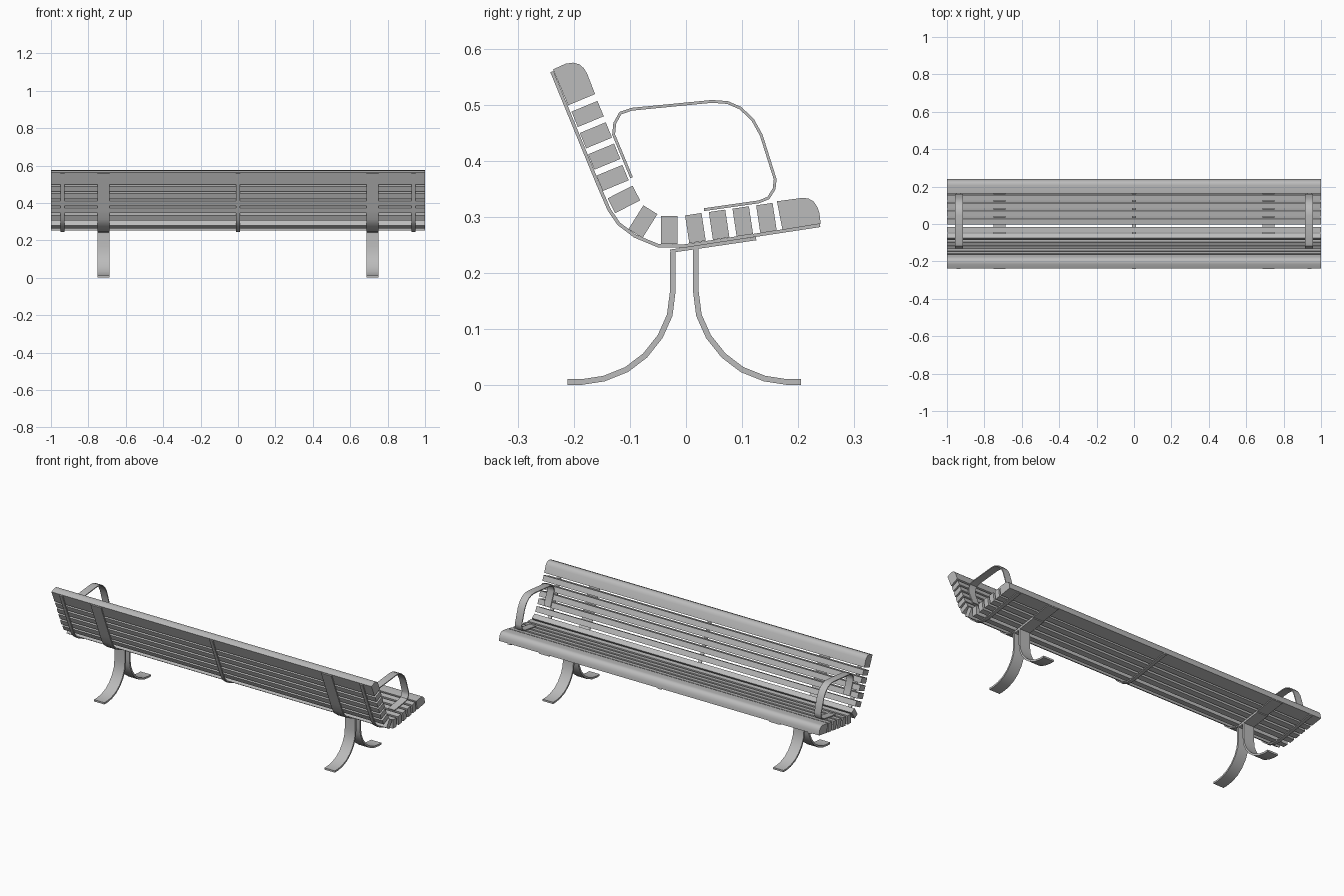
import bpy, bmesh, math
from mathutils import Vector

cube = bpy.data.objects.get("Cube")
if cube:
    bpy.data.objects.remove(cube, do_unlink=True)

grey = bpy.data.materials.new("plain grey")
grey.use_nodes = True
COLOUR = (0.5, 0.5, 0.5, 1)
grey.diffuse_color = COLOUR
grey.node_tree.nodes["Principled BSDF"].inputs["Base Color"].default_value = COLOUR


def extrude(name, outline, x, width):
    """Solid with a (y, z) outline, centred on x."""
    bm = bmesh.new()
    ends = [[bm.verts.new((x + s * width / 2, y, z)) for y, z in outline] for s in (-1, 1)]
    n = len(outline)
    for i in range(n):
        j = (i + 1) % n
        bm.faces.new((ends[0][i], ends[0][j], ends[1][j], ends[1][i]))
    for end in ends:
        bm.faces.new(end)
    bmesh.ops.recalc_face_normals(bm, faces=bm.faces)
    mesh = bpy.data.meshes.new(name)
    bm.to_mesh(mesh)
    bm.free()
    mesh.materials.append(grey)
    obj = bpy.data.objects.new(name, mesh)
    bpy.context.collection.objects.link(obj)
    bpy.ops.object.select_all(action='DESELECT')
    obj.select_set(True)
    bpy.context.view_layer.objects.active = obj
    bpy.ops.object.shade_smooth_by_angle(angle=math.radians(32))
    return obj


def ribbon(path, thick):
    """Outline of a bent flat bar following a centre line."""
    pts = [Vector(p) for p in path]
    one, two = [], []
    for i, p in enumerate(pts):
        a = (p - pts[i - 1]).normalized() if i else None
        b = (pts[i + 1] - p).normalized() if i + 1 < len(pts) else None
        a, b = a or b, b or a
        t = (a + b).normalized()
        off = Vector((-t.y, t.x)) * thick / 2 / max(t.dot(a), 0.5)
        one.append(p + off)
        two.append(p - off)
    return one + two[::-1]


def slat(name, y, z, degrees):
    """Timber slat standing on the frame at (y, z)."""
    a = math.radians(degrees)
    along, up = Vector((math.cos(a), math.sin(a))), Vector((-math.sin(a), math.cos(a)))
    base = Vector((y, z))
    w, h = along * 0.0148, up * 0.05
    extrude(name, [base - w, base + w, base + w + h, base - w + h], 0, 2)


# Slats of the seat, the bend and the back
for i in range(4):
    slat(f"seat_slat_{i + 1}", 0.0205 + 0.0422 * i, 0.2555 + 0.006 * i, 8.6)
slat("bend_slat_1", -0.030, 0.252, 0)
slat("bend_slat_2", -0.090, 0.2705, -32)
slat("bend_slat_3", -0.133, 0.320, -63)
for i in range(4):
    slat(f"back_slat_{i + 1}", -0.154 - 0.0148 * i, 0.360 + 0.038 * i, -67.5)

# Rounded edge boards
extrude("seat_front_board", [(0.172, 0.277), (0.240, 0.288), (0.238, 0.306), (0.234, 0.318),
                             (0.227, 0.328), (0.218, 0.333), (0.207, 0.334), (0.162, 0.328)], 0, 2)
extrude("back_top_board", [(-0.210, 0.499), (-0.162, 0.519), (-0.176, 0.555), (-0.182, 0.565),
                           (-0.190, 0.572), (-0.201, 0.575), (-0.215, 0.573), (-0.237, 0.563)], 0, 2)

# Bent straps that carry the slats
strap = ribbon([(-0.239, 0.559), (-0.157, 0.359), (-0.137, 0.313), (-0.120, 0.288),
                (-0.091, 0.266), (-0.050, 0.249), (-0.005, 0.248), (0.239, 0.285)], 0.006)
for name, x, width in (("centre_strap", 0, 0.02), ("left_end_strap", 0.938, 0.02),
                       ("right_end_strap", -0.938, 0.02), ("left_leg_strap", 0.72, 0.065),
                       ("right_leg_strap", -0.72, 0.065)):
    extrude(name, strap, x, width)

# Legs with mounting plates, and looped armrests
leg = [(0.0205, 0.244), (0.0205, 0.168), (0.026, 0.125), (0.043, 0.087), (0.070, 0.053),
       (0.103, 0.028), (0.143, 0.012), (0.182, 0.006), (0.208, 0.006)]
arm = [(-0.097, 0.370), (-0.129, 0.447), (-0.127, 0.467), (-0.117, 0.485), (-0.097, 0.492),
       (0.046, 0.506), (0.074, 0.504), (0.097, 0.494), (0.119, 0.473), (0.134, 0.446),
       (0.159, 0.367), (0.157, 0.350), (0.147, 0.334), (0.130, 0.327), (0.032, 0.313)]
for side, s in (("left", 1), ("right", -1)):
    for end, d in (("seat", 1), ("back", -1)):
        path = [(d * y - 0.003, z if d > 0 else min(z, 0.238)) for y, z in leg]
        extrude(f"{side}_{end}_leg", ribbon(path, 0.010), s * 0.72, 0.065)
    extrude(f"{side}_mounting_plate", ribbon([(-0.028, 0.239), (0.125, 0.2615)], 0.006), s * 0.72, 0.065)
    extrude(f"{side}_armrest", ribbon(arm, 0.005), s * 0.935, 0.042)
